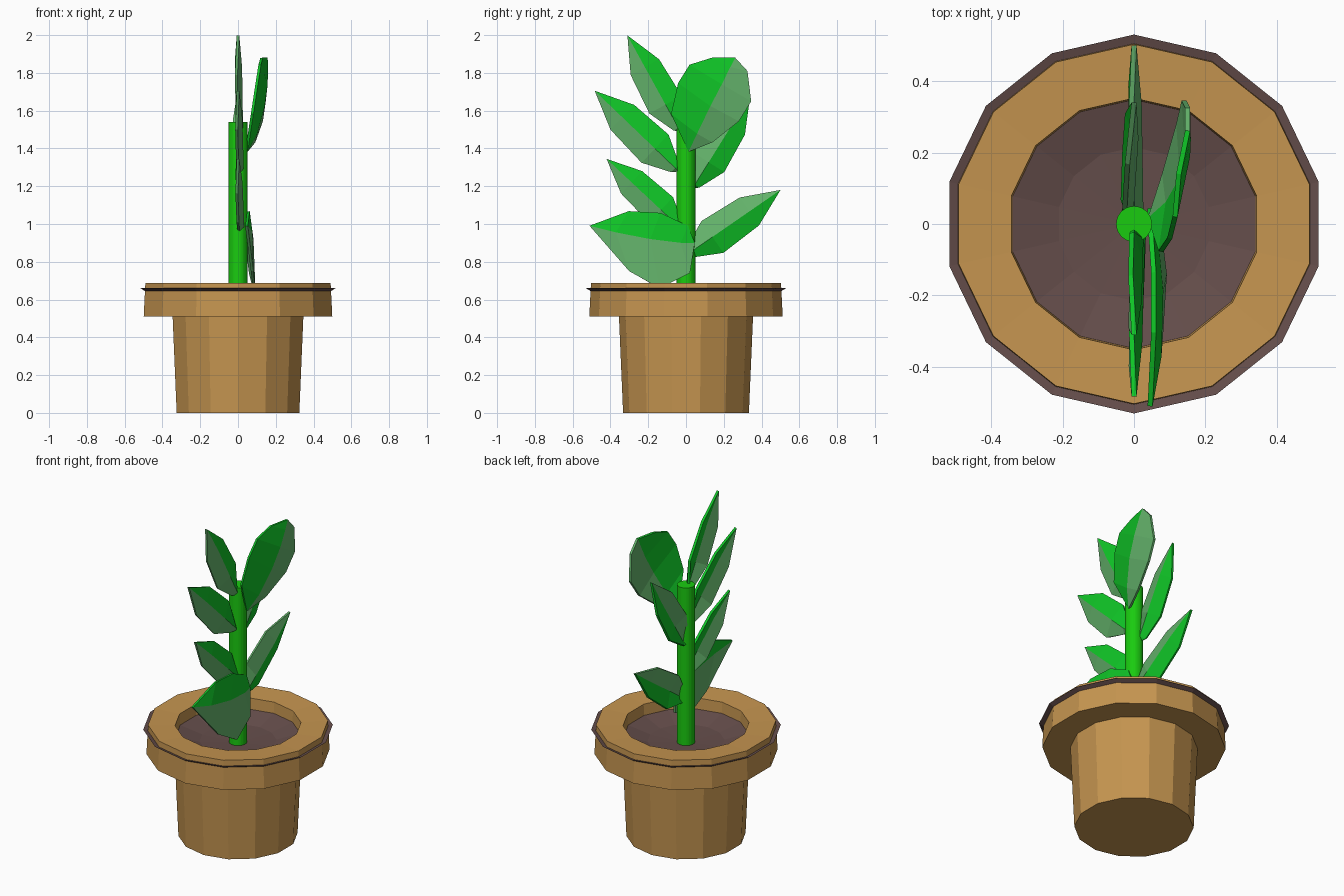
import bpy, bmesh, math
from mathutils import Vector

if "Cube" in bpy.data.objects:
    bpy.data.objects.remove(bpy.data.objects["Cube"])


def material(name, rgb):
    m = bpy.data.materials.new(name)
    m.diffuse_color = (*rgb, 1)
    m.use_nodes = True
    m.node_tree.nodes["Principled BSDF"].inputs["Base Color"].default_value = m.diffuse_color
    return m


CLAY = material("clay", (0.56, 0.30, 0.08))
EARTH = material("earth", (0.13, 0.075, 0.07))
STEM = material("stem_green", (0.01, 0.60, 0.005))
GREEN = material("leaf_green", (0.005, 0.56, 0.02))
PALE = material("leaf_pale", (0.13, 0.46, 0.15))


def make_object(name, bm, mats):
    me = bpy.data.meshes.new(name)
    bm.to_mesh(me)
    bm.free()
    for m in mats:
        me.materials.append(m)
    ob = bpy.data.objects.new(name, me)
    bpy.context.collection.objects.link(ob)
    return ob


def lathe(name, profile, sides, mat, cap_start=False, cap_end=False):
    """Turn (radius, z) points about z; outward side is on the left going up."""
    bm = bmesh.new()
    rings = []
    for r, z in profile:
        angles = [math.pi / 2 + 2 * math.pi * i / sides for i in range(sides)]
        rings.append([bm.verts.new((r * math.cos(a), r * math.sin(a), z)) for a in angles])
    for lo, hi in zip(rings, rings[1:]):
        for i in range(sides):
            j = (i + 1) % sides
            bm.faces.new((lo[i], lo[j], hi[j], hi[i]))
    if cap_start:
        bm.faces.new(rings[0][::-1])
    if cap_end:
        bm.faces.new(rings[-1])
    return make_object(name, bm, [mat])


def leaf(name, base, tip, upper, lower, rib, pale_upper, thick=0.014):
    """Folded sheet: each side strip runs from the rib to an outline of (x, y, z)."""
    bm = bmesh.new()
    b, t = bm.verts.new(base), bm.verts.new(tip)
    mid = [bm.verts.new(p) for p in rib]
    for side, is_upper in ((upper, True), (lower, False)):
        edge = [bm.verts.new(p) for p in side]
        faces = [bm.faces.new((b, mid[0], edge[0])), bm.faces.new((mid[-1], t, edge[-1]))]
        for i in range(len(mid) - 1):
            faces.append(bm.faces.new((mid[i], mid[i + 1], edge[i + 1], edge[i])))
        for f in faces:
            f.material_index = int(is_upper == pale_upper)
    bmesh.ops.recalc_face_normals(bm, faces=bm.faces)
    ob = make_object(name, bm, [GREEN, PALE])
    mod = ob.modifiers.new("thickness", 'SOLIDIFY')
    mod.thickness = thick
    mod.offset = 0
    return ob


def small_leaf(name, base, tip, x, pale_upper):
    """Pointed leaf in the y-z plane, with a shallow fold along its rib."""
    b, t = Vector((x, *base)), Vector((0, *tip))
    axis = t - b
    perp = Vector((0, -axis.z, axis.y))
    if perp.z < 0:
        perp = -perp
    fold = Vector((0.012, 0, 0))
    stations = ((0.04, 0.045), (0.28, 0.165), (0.67, 0.145))
    rib = [b + axis * s + fold for s, w in stations]
    upper = [b + axis * s + perp * w - fold for s, w in stations]
    lower = [b + axis * s - perp * w - fold for s, w in stations]
    return leaf(name, b, t, upper, lower, rib, pale_upper)


# Pot with wide rim, soil dish poking through the rim, round stem
lathe("pot", [(0.333, 0), (0.355, 0.51), (0.512, 0.51), (0.503, 0.688),
              (0.352, 0.68), (0.345, 0.56)], 14, CLAY, cap_start=True)
lathe("soil", [(0.503, 0.644), (0.53, 0.66), (0.215, 0.578), (0.05, 0.57)],
      14, EARTH, cap_end=True)
lathe("stem", [(0.05, 0.565), (0.05, 1.54)], 32, STEM, cap_start=True, cap_end=True)

# Pointed side leaves: name, base (y, z), tip (y, z), x offset, pale half on top
for spec in (
    ("leaf_front_top", (-0.03, 1.49), (-0.31, 1.998), 0.008, False),
    ("leaf_front_middle", (-0.04, 1.28), (-0.483, 1.705), 0.012, False),
    ("leaf_front_low", (-0.02, 0.97), (-0.42, 1.344), 0.015, False),
    ("leaf_back_low", (0.0, 0.835), (0.50, 1.18), 0.008, True),
    ("leaf_back_top", (0.035, 1.19), (0.34, 1.68), -0.02, True),
):
    small_leaf(*spec)

# Broad curled leaf at the top
leaf("broad_leaf_top", (0.045, 0.015, 1.385), (0.15, 0.261, 1.88),
     [(0.075, -0.077, 1.583), (0.10, -0.04, 1.747), (0.115, 0.02, 1.843), (0.125, 0.14, 1.88)],
     [(0.085, 0.14, 1.434), (0.125, 0.28, 1.545), (0.14, 0.345, 1.65), (0.15, 0.325, 1.81)],
     [(0.095, 0.06, 1.48), (0.135, 0.13, 1.625), (0.15, 0.19, 1.74), (0.152, 0.235, 1.83)],
     False)

# Broad leaf hanging over the soil
leaf("broad_leaf_low", (0.045, 0.045, 0.90), (0.045, -0.51, 0.99),
     [(0.045, 0.01, 0.99), (0.055, -0.135, 1.058), (0.055, -0.303, 1.067)],
     [(0.065, 0.02, 0.74), (0.085, -0.14, 0.66), (0.075, -0.30, 0.75)],
     [(0.06, -0.03, 0.90), (0.075, -0.19, 0.92), (0.07, -0.37, 0.955)],
     False)
